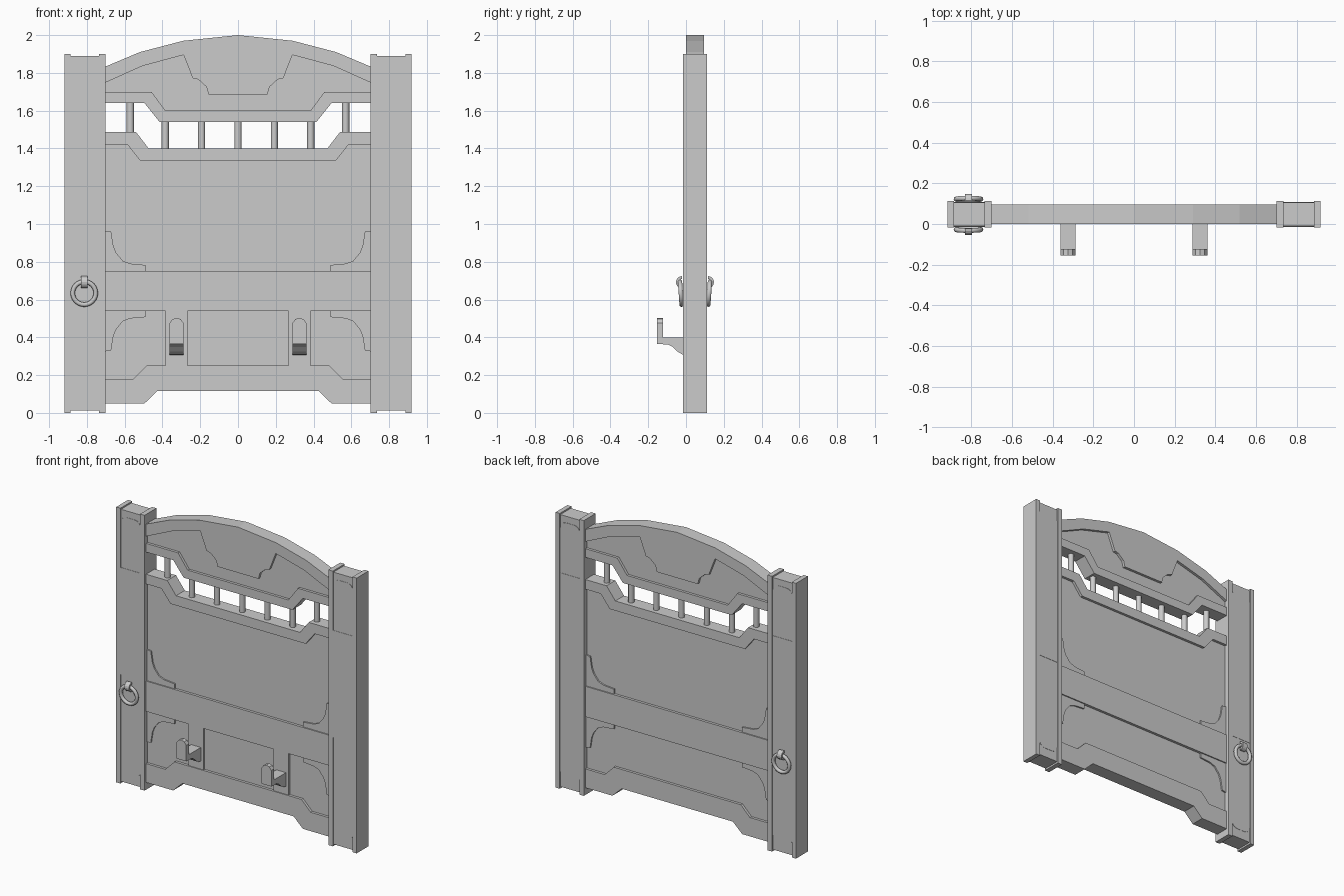
import bpy, bmesh, math

if "Cube" in bpy.data.objects:
    bpy.data.objects.remove(bpy.data.objects["Cube"])

YC = 0.0475  # mid-plane of the gate thickness


def prism(name, pts, lo, hi, axis='y'):
    """Extrude a closed 2D profile along y (profile x,z) or x (profile y,z)."""
    bm = bmesh.new()

    def place(p, d):
        return (p[0], d, p[1]) if axis == 'y' else (d, p[0], p[1])
    a = [bm.verts.new(place(p, lo)) for p in pts]
    b = [bm.verts.new(place(p, hi)) for p in pts]
    bm.faces.new(a)
    bm.faces.new(b[::-1])
    n = len(pts)
    for i in range(n):
        bm.faces.new((a[i], a[(i + 1) % n], b[(i + 1) % n], b[i]))
    bmesh.ops.recalc_face_normals(bm, faces=bm.faces)
    me = bpy.data.meshes.new(name)
    bm.to_mesh(me)
    bm.free()
    ob = bpy.data.objects.new(name, me)
    bpy.context.collection.objects.link(ob)
    return ob


def sym(half):
    """Complete a right-half outline (top to bottom) across x = 0."""
    return half + [(-x, z) for x, z in reversed(half) if x > 0]


def slab(name, pts, depth):
    """Profile through the gate, set back by depth on both faces."""
    return prism(name, pts, depth, 2 * YC - depth)


def box(name, x0, x1, y0, y1, z0, z1):
    return prism(name, [(x0, z0), (x1, z0), (x1, z1), (x0, z1)], y0, y1)


# Arched top board with hanging centre plate
slab("top_arch", sym([(0, 2.0), (0.29, 1.97), (0.52, 1.91), (0.71, 1.83), (0.71, 1.745),
                      (0.505, 1.837), (0.288, 1.895), (0.24, 1.772), (0.21, 1.765),
                      (0.167, 1.726), (0.156, 1.685)]), 0)
slab("arch_back_panel", sym([(0, 1.96), (0.29, 1.93), (0.52, 1.87), (0.71, 1.79),
                             (0.71, 1.66), (0.48, 1.66), (0.4, 1.56)]), 0.018)

# Rails
slab("upper_window_rail", sym([(0.384, 1.60), (0.458, 1.70), (0.71, 1.70), (0.71, 1.64),
                               (0.495, 1.64), (0.415, 1.54)]), 0)
slab("lower_window_rail", sym([(0.473, 1.40), (0.54, 1.487), (0.71, 1.487), (0.71, 1.42),
                               (0.585, 1.42), (0.516, 1.333)]), 0)
slab("middle_rail", sym([(0.71, 0.75), (0.71, 0.54)]), 0)
slab("bottom_rail", sym([(0.485, 0.25), (0.555, 0.18), (0.71, 0.18), (0.71, 0.05),
                         (0.495, 0.05), (0.425, 0.117)]), 0)

# Recessed main panel
slab("main_panel", sym([(0.49, 1.37), (0.56, 1.45), (0.71, 1.45), (0.71, 0.12),
                        (0.52, 0.12), (0.45, 0.22)]), 0.018)

# Curved corner brackets above and below the middle rail
curve = [(0.71, 0), (0.71, 0.215), (0.672, 0.21), (0.66, 0.135), (0.645, 0.098),
         (0.61, 0.055), (0.57, 0.04), (0.49, 0.033), (0.49, 0)]
for s in (-1, 1):
    slab("upper_corner_bracket", [(s * x, 0.75 + z) for x, z in curve], 0.008)
    slab("lower_corner_bracket", [(s * x, 0.54 - z) for x, z in curve], 0.008)

# Window balusters
for x, z0, z1 in [(-0.57, 1.48, 1.65), (0.57, 1.48, 1.65)] + \
                 [(i * 0.1925, 1.39, 1.55) for i in range(-2, 3)]:
    bpy.ops.mesh.primitive_cylinder_add(vertices=12, radius=0.019, depth=z1 - z0,
                                        location=(x, YC, (z0 + z1) / 2))
    bpy.context.object.name = "baluster"
    bpy.ops.object.shade_smooth_by_angle(angle=math.radians(40))

# Side posts: core, edge flanges and shallow face plates
for s in (-1, 1):
    def span(a, b):
        return sorted((s * a, s * b))
    box("post_core", *span(0.72, 0.9), -0.01, 0.105, 0.012, 1.89)
    box("post_inner_flange", *span(0.702, 0.736), -0.017, 0.112, 0, 1.9)
    box("post_outer_flange", *span(0.886, 0.918), -0.017, 0.112, 0, 1.9)
    cx, w, r = s * 0.811, 0.075, 0.045
    arc = [(w - r + r * math.cos(t * math.pi / 8), r * math.sin(t * math.pi / 8))
           for t in range(5)]
    half = arc + [(-x, z) for x, z in reversed(arc)]
    top = [(cx + x, 1.80 + z) for x, z in half] + [(cx - w, 1.49), (cx + w, 1.49)]
    low = [(cx + x, 0.12 - z) for x, z in half] + [(cx - w, 0.75), (cx + w, 0.75)]
    slab("post_upper_plate", top, -0.012)
    slab("post_lower_plate", low, -0.012)
    box("post_middle_plate", cx - w, cx + w, -0.014, 0.109, 0.75, 1.49)

# Hooks on the front with their backing plates
for s in (-1, 1):
    x = s * 0.325
    box("hook_plate", x - 0.058, x + 0.058, 0.006, 0.03, 0.24, 0.55)
    prism("hook_arm", [(0.01, 0.40), (-0.122, 0.40), (-0.154, 0.40), (-0.154, 0.365),
                       (-0.095, 0.362), (-0.07, 0.35), (-0.045, 0.325), (-0.02, 0.31),
                       (0.01, 0.305)], x - 0.037, x + 0.037, 'x')
    prism("hook_tip", [(x - 0.037, 0.40), (x + 0.037, 0.40), (x + 0.037, 0.475),
                       (x + 0.022, 0.496), (x, 0.503), (x - 0.022, 0.496),
                       (x - 0.037, 0.475)], -0.154, -0.122)

# Ring handles on both faces of the left post
for s in (-1, 1):
    bpy.ops.mesh.primitive_torus_add(major_radius=0.061, minor_radius=0.012,
                                     major_segments=24, minor_segments=10,
                                     location=(-0.814, YC + s * 0.075, 0.634),
                                     rotation=(math.radians(90 - s * 4), 0, 0))
    bpy.context.object.name = "ring_handle"
    bpy.ops.object.shade_smooth_by_angle(angle=math.radians(60))
    angles = [math.radians(-90 + 22.5 * i) for i in range(9)]
    loop = [(0.032 * math.cos(a), 0.032 * math.sin(a)) for a in angles] + \
           [(0.017 * math.cos(a), 0.017 * math.sin(a)) for a in reversed(angles)]
    prism("ring_eye", [(YC + s * (0.069 + y), 0.692 + z) for y, z in loop],
          -0.832, -0.796, 'x')
